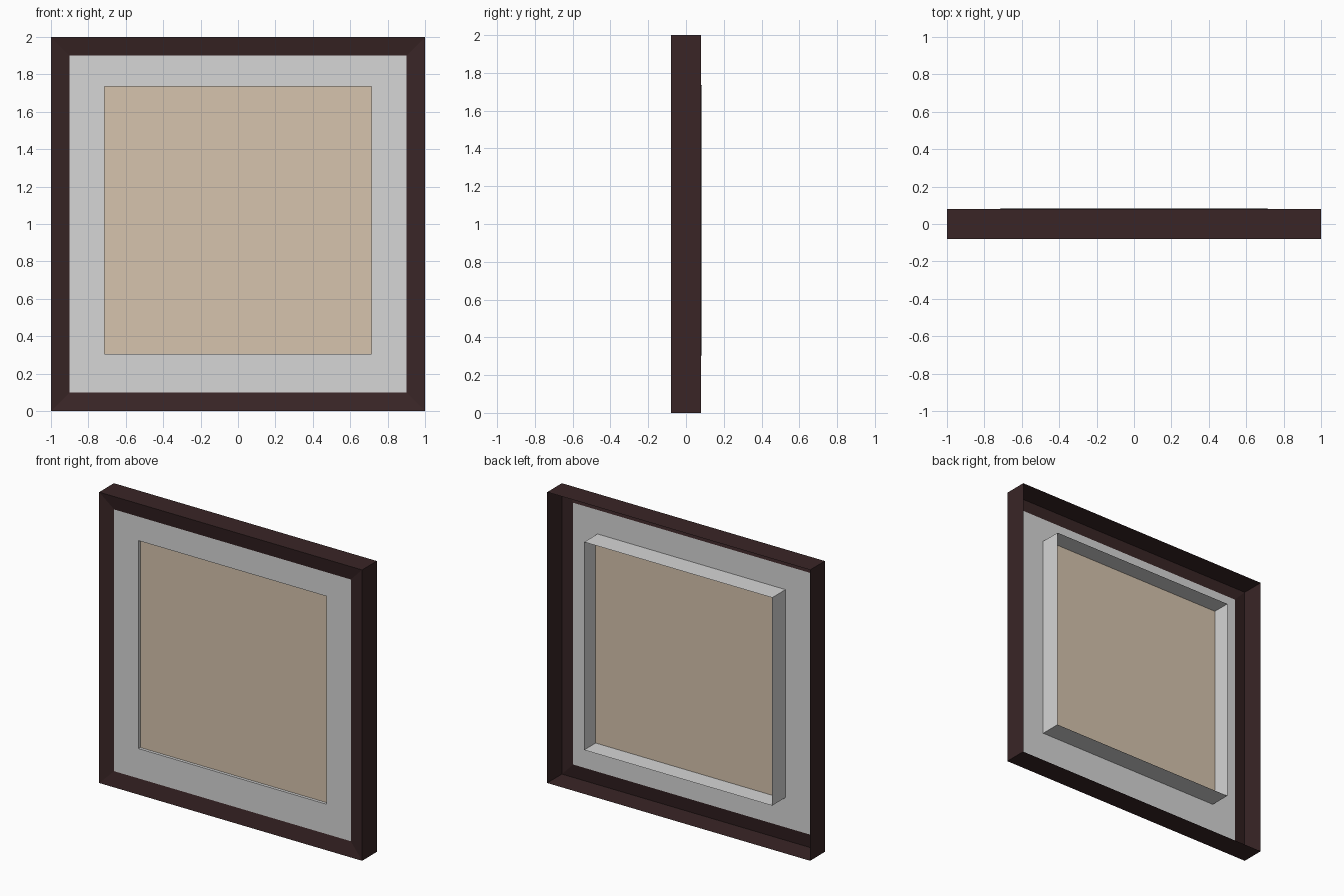
import bpy, bmesh

if "Cube" in bpy.data.objects:
    bpy.data.objects.remove(bpy.data.objects["Cube"])


def material(name, rgb):
    m = bpy.data.materials.new(name)
    m.diffuse_color = (*rgb, 1.0)
    m.use_nodes = True
    m.node_tree.nodes["Principled BSDF"].inputs["Base Color"].default_value = m.diffuse_color
    return m


def ring_shell(name, rings, mat, cap=False):
    """Bridge square rings (half_size, centre_z, y) into an open shell."""
    bm = bmesh.new()
    loops = []
    for h, cz, y in rings:
        loops.append([bm.verts.new((sx * h, y, cz + sz * h))
                      for sx, sz in ((-1, -1), (1, -1), (1, 1), (-1, 1))])
    for a, b in zip(loops, loops[1:]):
        for i in range(4):
            j = (i + 1) % 4
            bm.faces.new((a[i], a[j], b[j], b[i]))
    if cap:
        bm.faces.new(loops[-1])
    mesh = bpy.data.meshes.new(name)
    bm.to_mesh(mesh)
    bm.free()
    mesh.materials.append(mat)
    obj = bpy.data.objects.new(name, mesh)
    bpy.context.collection.objects.link(obj)
    return obj


wood = material("dark brown wood", (0.041, 0.0185, 0.0194))
grey = material("light grey mat", (0.67, 0.67, 0.67))
tan = material("tan canvas", (0.67, 0.55, 0.42))

FRAME_Z, ART_Z = 1.0, 1.02
MAT_Y, ART_Y = -0.06, -0.04
ART = 0.715

# Outer frame: open-backed side walls and a front lip sloping inward
ring_shell("frame", [(1.0, FRAME_Z, 0.08), (1.0, FRAME_Z, -0.08),
                     (0.9, FRAME_Z, MAT_Y)], wood)

# Mat with a window, whose edges run back as an open box
ring_shell("mat", [(0.9, FRAME_Z, MAT_Y), (ART, ART_Z, MAT_Y),
                   (ART, ART_Z, 0.085)], grey)

# Picture panel set slightly behind the mat
ring_shell("picture", [(ART, ART_Z, ART_Y)], tan, cap=True)
